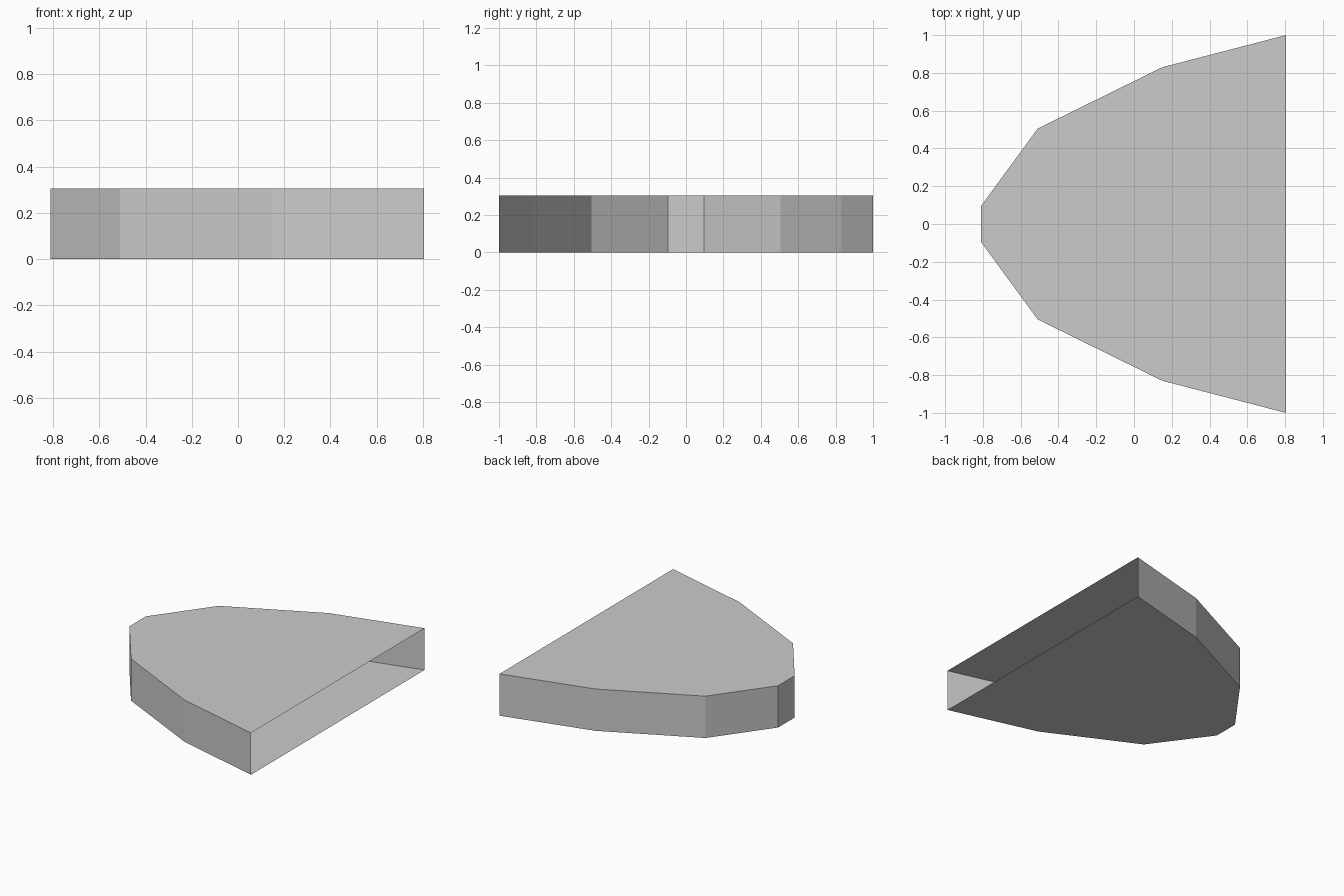
import bpy
import bmesh

if "Cube" in bpy.data.objects:
    bpy.data.objects.remove(bpy.data.objects["Cube"])

HEIGHT = 0.305

# Half outline of the tapered plate, mirrored across y = 0
half = [(0.805, 1.0), (0.15, 0.83), (-0.51, 0.505), (-0.81, 0.095)]
outline = half + [(x, -y) for x, y in reversed(half)]

bm = bmesh.new()
bottom = [bm.verts.new((x, y, 0)) for x, y in outline]
top = [bm.verts.new((x, y, HEIGHT)) for x, y in outline]

# Top and bottom panels
bm.faces.new(top)
bm.faces.new(bottom[::-1])

# Side walls; the wide straight end (+x) stays open
for i in range(len(outline) - 1):
    bm.faces.new((bottom[i], bottom[i + 1], top[i + 1], top[i]))

mesh = bpy.data.meshes.new("open_tapered_shell")
bm.to_mesh(mesh)
bm.free()
shell = bpy.data.objects.new("open_tapered_shell", mesh)
bpy.context.collection.objects.link(shell)
